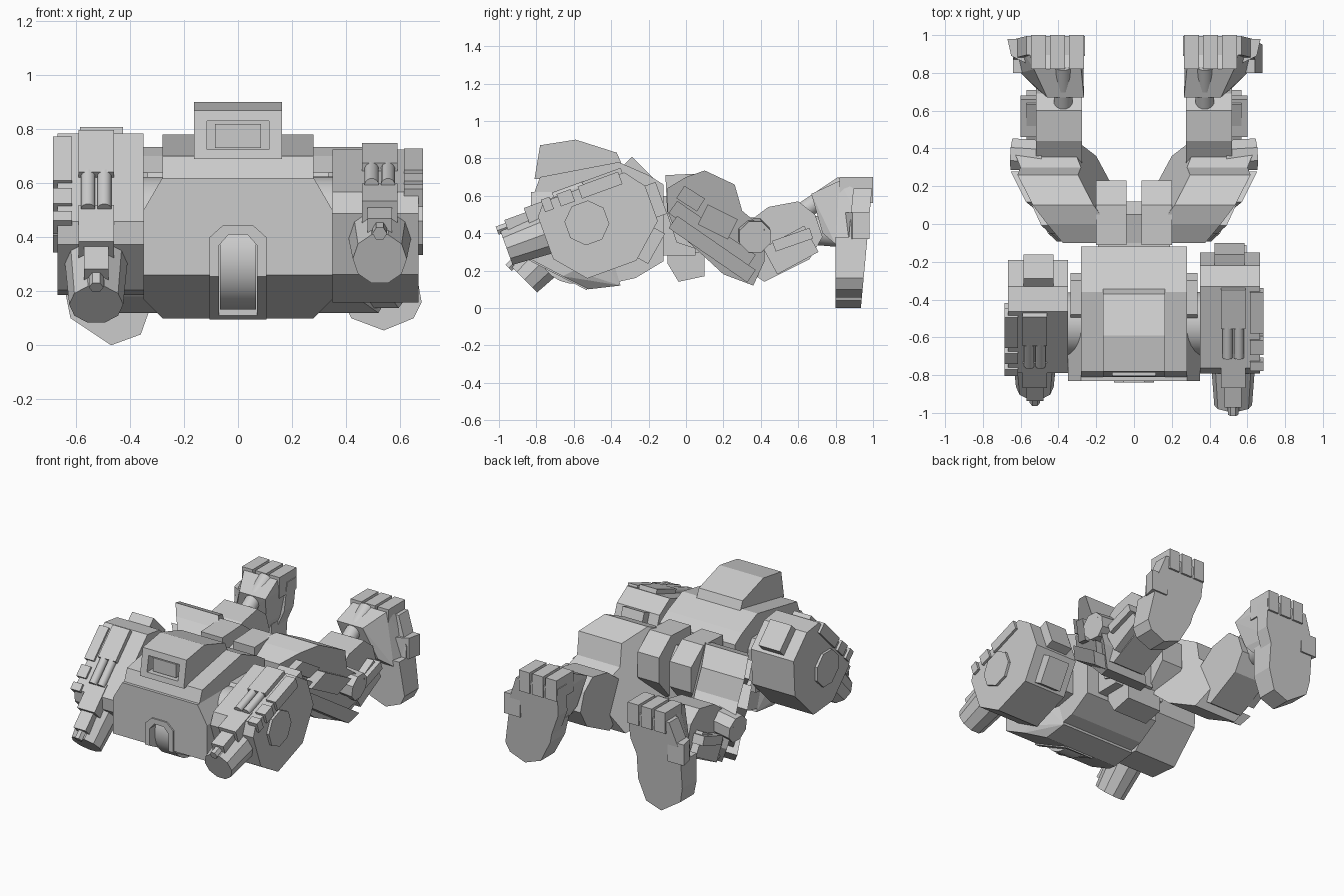
import bpy, bmesh, math
from mathutils import Matrix, Vector

if "Cube" in bpy.data.objects:
    bpy.data.objects.remove(bpy.data.objects["Cube"])

grey = bpy.data.materials.new("plain grey")
grey.use_nodes = True
COLOUR = (.6, .6, .6, 1)
grey.diffuse_color = COLOUR
grey.node_tree.nodes["Principled BSDF"].inputs["Base Color"].default_value = COLOUR


def finish(name, bm, matrix=None, smooth=False):
    if matrix:
        bm.transform(matrix)
    bmesh.ops.recalc_face_normals(bm, faces=bm.faces)
    mesh = bpy.data.meshes.new(name)
    bm.to_mesh(mesh)
    bm.free()
    mesh.materials.append(grey)
    ob = bpy.data.objects.new(name, mesh)
    bpy.context.collection.objects.link(ob)
    if smooth:
        bpy.ops.object.select_all(action="DESELECT")
        ob.select_set(True)
        bpy.context.view_layer.objects.active = ob
        bpy.ops.object.shade_smooth_by_angle(angle=math.radians(35))
    return ob


def prism(name, x_range, profile, matrix=None):
    """Side profile of (y, z) points extruded across x_range."""
    bm = bmesh.new()
    near, far = [[bm.verts.new((x, y, z)) for y, z in profile] for x in x_range]
    bm.faces.new(near)
    bm.faces.new(far)
    for i in range(len(near)):
        bm.faces.new((near[i - 1], near[i], far[i], far[i - 1]))
    return finish(name, bm, matrix)


def box(name, x_range, y_range, z_range, matrix=None):
    (front, back), (low, high) = y_range, z_range
    return prism(name, x_range, [(front, low), (back, low), (back, high), (front, high)], matrix)


def slab(name, x_range, start, end, half, matrix=None):
    """Straight bar drawn in the side view from start to end."""
    a, b = Vector(start), Vector(end)
    along = (b - a).normalized()
    across = Vector((-along.y, along.x)) * half
    return prism(name, x_range, [a - across, b - across, b + across, a + across], matrix)


def hull(name, points, matrix=None):
    bm = bmesh.new()
    for p in points:
        bm.verts.new(p)
    bmesh.ops.convex_hull(bm, input=bm.verts)
    bmesh.ops.dissolve_limit(bm, angle_limit=.02, verts=bm.verts, edges=bm.edges)
    return finish(name, bm, matrix)


def both_sides(points):
    return [(sign * x, y, z) for sign in (-1, 1) for x, y, z in points]


def rod(name, start, end, radius, end_radius=None, sides=8, matrix=None):
    a, b = Vector(start), Vector(end)
    bm = bmesh.new()
    bmesh.ops.create_cone(bm, cap_ends=True, segments=sides, radius1=radius,
                          radius2=end_radius or radius, depth=(b - a).length)
    turn = (b - a).to_track_quat("Z", "Y").to_matrix().to_4x4()
    bm.transform(Matrix.Translation((a + b) / 2) @ turn @ Matrix.Rotation(math.pi / sides, 4, "Z"))
    return finish(name, bm, matrix, sides > 10)


def cut(target, cutter):
    cutter.hide_render = True
    cutter.hide_set(True)
    modifier = target.modifiers.new("cut", "BOOLEAN")
    modifier.object = cutter
    modifier.solver = "EXACT"


# Torso core and chamfered chest
core = prism("torso_core", (-.28, .28), [(-.81, .62), (-.78, .7), (-.36, .78), (-.2, .71),
             (-.12, .66), (-.12, .25), (-.27, .16), (-.5, .11), (-.78, .27)])
chest = hull("chest", both_sides((
    (.28, -.83, .62), (.35, -.83, .5), (.35, -.83, .26), (.28, -.52, .1), (.35, -.66, .17),
    (.28, -.5, .62), (.35, -.63, .5), (.35, -.6, .2), (.28, -.35, .12))))
prism("torso_side_collar", (-.335, .335), [(-.53, .58), (-.48, .64), (-.3, .64),
      (-.26, .58), (-.26, .3), (-.53, .25)])

# Arched opening wrapping under the chest, with a wheel-like core
frame = hull("arch_frame", both_sides(
    [(x, y, z) for y in (-.84, -.7) for x, z in ((.105, .4), (.055, .445))]
    + [(.105, -.84, .255), (.105, -.53, .095), (.105, -.5, .2)]))
tunnel = hull("arch_cutter", both_sides([(x, y, z) for y in (-.9, -.56)
              for x, z in ((.07, .05), (.07, .37), (.035, .41))]))
for part in (core, chest, frame):
    cut(part, tunnel)
rod("arch_core", (-.066, -.6, .32), (.066, -.6, .32), .19, sides=24)

# Head with a recessed window
head = prism("head", (-.163, .163), [(-.81, .69), (-.78, .87), (-.59, .9),
             (-.37, .83), (-.33, .74), (-.4, .69)])
cut(head, box("window_cutter", (-.115, .115), (-.9, -.74), (.725, .83)))
box("window_block", (-.085, .085), (-.78, -.7), (.73, .82))

# Arms: one shared design, pitched differently on each side
BODY = [(-.235, -.12), (-.235, .12), (-.18, .185), (.28, .185), (.36, .08),
        (.36, -.12), (.18, -.28), (-.1, -.28)]
for side, sx, pitch in (("left", 1, 20), ("right", -1, 45)):
    m = (Matrix.Translation((sx * .525, -.53, .455)) @ Matrix.Diagonal((sx, 1, 1, 1))
         @ Matrix.Rotation(math.radians(pitch), 4, "X"))
    n = side + "_arm_"
    prism(n + "body", (-.175, .143), BODY, m)
    rod(n + "shoulder_joint", (-.28, 0, 0), (-.12, 0, 0), .17, sides=24, matrix=m)
    rod(n + "round_cap", (.1, 0, 0), (.16, 0, 0), .12, matrix=m)
    box(n + "back_box", (-.1, .06), (.3, .42), (-.1, .08), m)
    if side == "left":
        slab(n + "lower_box", (-.09, .07), (.2, -.28), (.34, -.16), .05, m)
    box(n + "top_plate", (-.065, .065), (.05, .27), (.1, .215), m)
    box(n + "receiver", (-.065, .065), (-.29, -.1), (.08, .19), m)
    box(n + "slide", (-.045, .045), (-.41, -.2), (.05, .165), m)
    rod(n + "muzzle", (0, -.4, .125), (0, -.465, .125), .027, sides=6, matrix=m)
    rod(n + "gun_barrel", (0, -.2, .02), (0, -.45, .02), .118, .1, sides=10, matrix=m)
    for x in (-.03, .03):
        rod(n + "tube", (x, -.12, .19), (x, .06, .19), .027, sides=12, matrix=m)
    for y_range in ((-.19, -.14), (-.1, -.02), (.02, .25)):
        box(n + "rim_plate", (.09, .16), y_range, (.13, .2), m)

# Waist and pelvis
box("waist", (-.19, .19), (-.15, .05), (.28, .6))
prism("pelvis_core", (-.05, .05), [(-.1, .6), (.05, .64), (.12, .55), (.12, .3), (-.1, .25)])
prism("tail_plate", (-.13, .13), [(-.1, .3), (.1, .3), (.1, .17), (-.04, .14), (-.1, .24)])

# Legs, mirrored apart from the outline of each heel
HEELS = {"left": ((.34, .25), (.42, .1), (.54, .055), (.65, .1), (.68, .16)),
         "right": ((.31, .18), (.36, .04), (.47, 0), (.62, .1), (.64, .2))}


def sole_y(z):
    return .935 + .093 * z


for side, sx in (("left", 1), ("right", -1)):
    m = Matrix.Diagonal((sx, 1, 1, 1))
    n = side + "_"
    prism(n + "hip_block", (.04, .2), [(-.1, .5), (-.11, .71), (.1, .72), (.23, .62),
          (.23, .45), (.1, .3), (-.05, .35)], m)
    # Thigh splays outward and its outer side turns under
    shear = Matrix.Identity(4)
    shear[0][1], shear[0][2] = .65, .3
    lean = m @ shear
    prism(n + "thigh", (-.07, .25), [(-.1, .52), (-.1, .64), (0, .7), (.1, .735), (.26, .66),
          (.3, .52), (.42, .42), (.42, .25), (.36, .12), (.2, .18), (-.06, .42)], lean)
    # Long outer plates running down to the knee, with raised clips
    for reach, lift in ((.34, 0), (.3, .08)):
        slab(n + "thigh_plate", (.2, reach), (-.07, .46 + lift), (.35, .17 + lift), .04, lean)
    slab(n + "thigh_box", (.2, .33), (.09, .5), (.25, .42), .06, lean)
    slab(n + "thigh_clip", (.2, .3), (-.03, .62), (.08, .55), .04, lean)
    rod(n + "knee_cap", (.48, .36, .4), (.645, .37, .38), .09, matrix=m)
    # Shin with outer armour
    prism(n + "shin", (.275, .52), [(.28, .42), (.44, .54), (.6, .57), (.69, .5),
          (.73, .38), (.66, .26), (.42, .14), (.33, .2)], m)
    slab(n + "shin_plate", (.5, .57), (.45, .25), (.67, .37), .08, m)
    slab(n + "shin_rib", (.5, .6), (.47, .33), (.67, .4), .03, m)
    rod(n + "ankle", (.4, .62, .42), (.4, .86, .4), .08, sides=12, matrix=m)
    rod(n + "instep_rod", (.375, .6, .5), (.375, .84, .66), .05, sides=12, matrix=m)
    # Foot with a flat sole turned backwards
    hull(n + "foot", [(.27, .97, .6), (.57, .97, .6), (.62, .96, .42), (.3, .96, .4),
         (.265, .67, .61), (.46, .67, .61), (.28, .82, .68), (.53, .82, .68),
         (.3, .73, .42), (.53, .73, .4), (.33, .8, .34), (.6, .8, .34)], m)
    hull(n + "heel", [(x, y, z) for x, z in HEELS[side] + ((.31, .38), (.64, .38))
                      for y in (.8, sole_y(z))], m)
    hull(n + "sole", [(x, sole_y(z) - inset, z) for inset in (0, .1) for x, z in (
        (.33, .3), (.64, .3), (.64, .45), (.57, .64), (.26, .64), (.27, .45))], m)
    for x in (.265, .365, .465):
        box(n + "toe", (x, x + .08), (.82, sole_y(.7)), (.56, .7), m)
    hull(n + "side_toe", [(x, y, z) for z in (.37, .51)
         for x, y in ((.55, .84), (.65, .89), (.67, .98), (.55, .98))], m)
